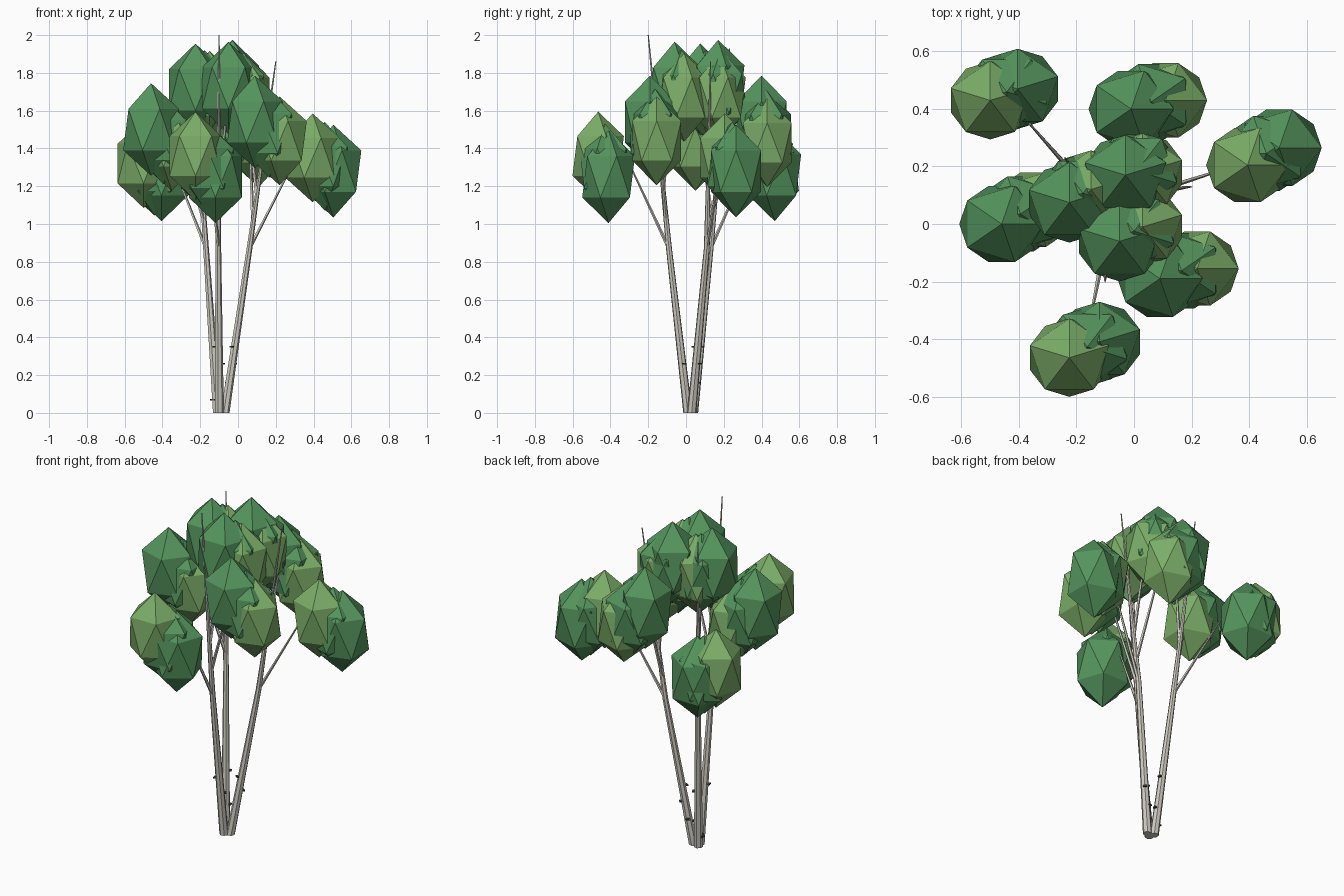
import bpy, bmesh, math, random
from mathutils import Vector, Matrix

if "Cube" in bpy.data.objects:
    bpy.data.objects.remove(bpy.data.objects["Cube"])

random.seed(7)


def material(name, rgb):
    m = bpy.data.materials.new(name)
    m.diffuse_color = (*rgb, 1)
    m.use_nodes = True
    m.node_tree.nodes["Principled BSDF"].inputs["Base Color"].default_value = m.diffuse_color
    return m


bark = material("pale_bark", (0.62, 0.60, 0.53))
mark = material("dark_bark", (0.06, 0.06, 0.06))
dark = material("dark_leaf", (0.09, 0.30, 0.11))
light = material("light_leaf", (0.20, 0.42, 0.14))


def finish(bm, name, mat):
    bmesh.ops.recalc_face_normals(bm, faces=bm.faces)
    me = bpy.data.meshes.new(name)
    bm.to_mesh(me)
    bm.free()
    me.materials.append(mat)
    ob = bpy.data.objects.new(name, me)
    bpy.context.collection.objects.link(ob)
    return ob


def limb(name, points, radii, sides):
    """Tapered tube made of horizontal rings along a path."""
    bm = bmesh.new()
    rings = []
    for p, r in zip(points, radii):
        rings.append([bm.verts.new(Vector(p) + Vector((r * math.cos(t), r * math.sin(t), 0)))
                      for t in (math.tau * i / sides for i in range(sides))])
    for a, b in zip(rings, rings[1:]):
        for i in range(sides):
            j = (i + 1) % sides
            bm.faces.new((a[i], a[j], b[j], b[i]))
    bm.faces.new(rings[0])
    bm.faces.new(rings[-1])
    return finish(bm, name, bark)


def leaf_blob(name, centre, rxy, rz, turn, mat):
    """Stretched icosahedron turned about z."""
    bm = bmesh.new()
    bmesh.ops.create_icosphere(bm, subdivisions=1, radius=1)
    m = (Matrix.Translation(centre) @ Matrix.Diagonal((rxy * 1.06, rxy, rz, 1))
         @ Matrix.Rotation(math.radians(turn), 4, 'Z'))
    bmesh.ops.transform(bm, matrix=m, verts=bm.verts)
    return finish(bm, name, mat)


# Each stem: base, bend, tip, then its leaf clumps (dark centre, light centre, turn)
stems = [
    ((-0.07, 0.03, 0), (0.06, 0.11, 0.87), (0.20, 0.13, 1.86),
     [((0.505, 0.265, 1.28), (0.395, 0.205, 1.35), 0),
      ((-0.01, 0.40, 1.54), (0.11, 0.43, 1.43), 0),
      ((-0.03, 0.17, 1.73), (0.03, 0.18, 1.67), 90)]),
    ((-0.10, 0.01, 0), (-0.105, -0.09, 0.87), (-0.10, -0.20, 2.0),
     [((-0.12, -0.41, 1.25), (-0.225, -0.465, 1.36), 90),
      ((0.09, -0.19, 1.54), (0.22, -0.155, 1.44), 0),
      ((-0.05, -0.06, 1.72), (0.03, -0.01, 1.67), 90)]),
    ((-0.11, 0.04, 0), (-0.17, 0.13, 0.87), (-0.24, 0.23, 1.93),
     [((-0.405, 0.47, 1.26), (-0.50, 0.43, 1.32), 90),
      ((-0.46, 0.0, 1.50), (-0.35, 0.05, 1.41), 0),
      ((-0.225, 0.075, 1.71), (-0.15, 0.12, 1.68), 90)]),
]

for s, (base, bend, tip, clumps) in enumerate(stems, 1):
    base, bend, tip = map(Vector, (base, bend, tip))
    # stem
    limb(f"stem_{s}", (base, bend, tip), (0.025, 0.016, 0.003), 7)
    for c, (d, l, turn) in enumerate(clumps, 1):
        d, l = Vector(d), Vector(l)
        mid = (d + l) / 2
        # steep branch from the stem into the inner edge of the clump
        start = bend.lerp(tip, (0.0, 0.13, 0.28)[c - 1])
        end = start.lerp(mid, 0.68)
        end.z = mid.z + 0.07
        limb(f"branch_{s}_{c}", (start, end), (0.011, 0.004), 5)
        # clump of overlapping leaf blobs
        leaf_blob(f"leaves_dark_{s}_{c}", d, 0.156, 0.245, turn, dark)
        leaf_blob(f"leaves_light_{s}_{c}", l, 0.152, 0.235, turn, light)
        leaf_blob(f"leaves_inner_{s}_{c}", mid + Vector((0.01, 0.01, -0.01)),
                  0.154, 0.235, turn + 180, dark)
    # small bark knots low on the stem
    for k in range(3):
        z = (0.07, 0.16, 0.26, 0.35)[(s + k) % 4]
        a = random.uniform(0, math.tau)
        p = base.lerp(bend, z / 0.87) + Vector((math.cos(a), math.sin(a), 0)) * 0.026
        bm = bmesh.new()
        bmesh.ops.create_cube(bm, size=1)
        bmesh.ops.transform(bm, verts=bm.verts, matrix=Matrix.Translation(p)
                            @ Matrix.Rotation(a, 4, 'Z') @ Matrix.Diagonal((0.012, 0.02, 0.008, 1)))
        finish(bm, f"bark_knot_{s}_{k + 1}", mark)
